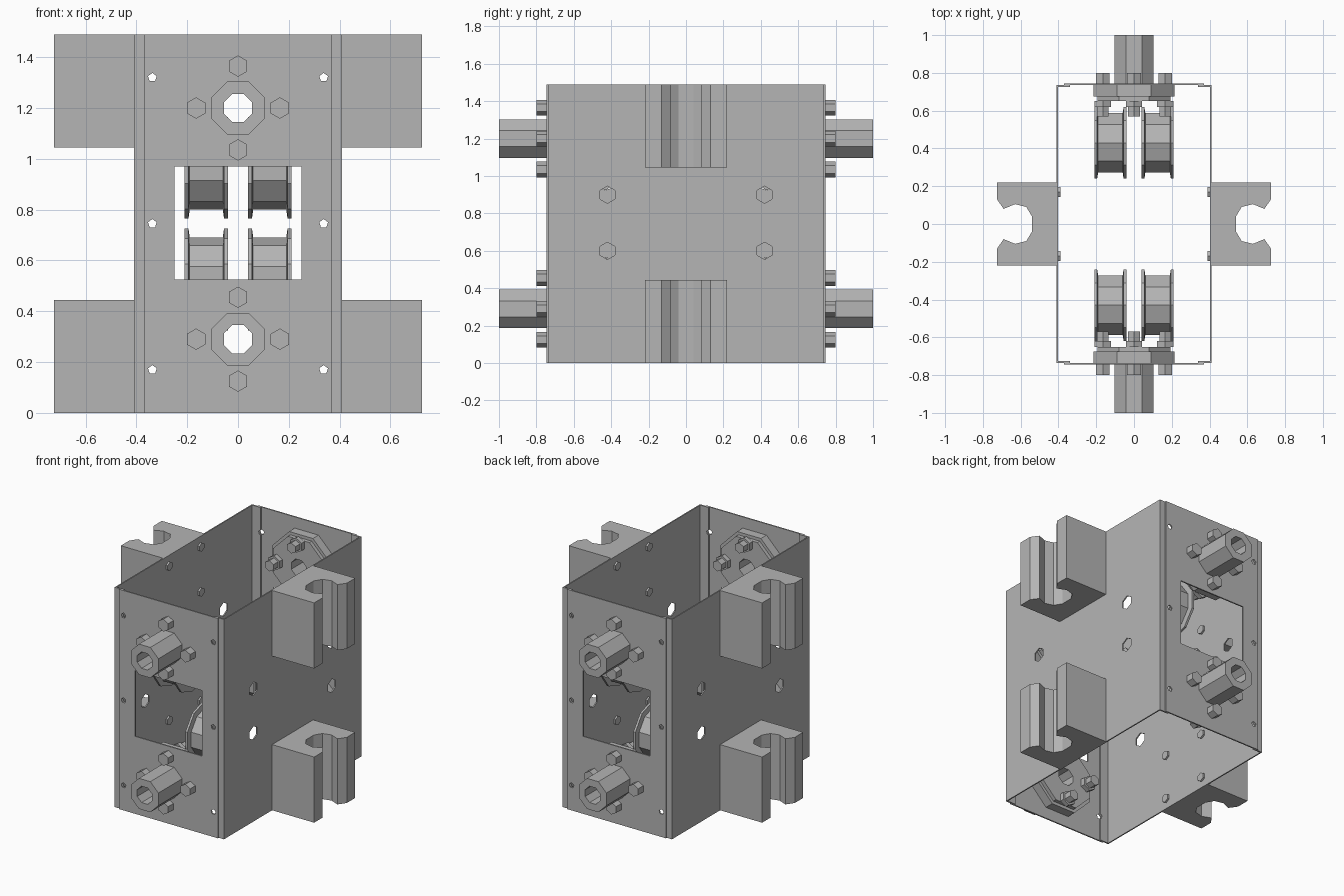
import bpy
import bmesh
import math
from mathutils import Matrix, Vector

cube = bpy.data.objects.get("Cube")
if cube:
    bpy.data.objects.remove(cube, do_unlink=True)

steel = bpy.data.materials.new("grey_steel")
steel.use_nodes = True
GREY = (0.46, 0.46, 0.46, 1)
steel.diffuse_color = GREY
steel.node_tree.nodes["Principled BSDF"].inputs["Base Color"].default_value = GREY

HEIGHT = 1.49
MID = HEIGHT / 2
HALF_Y = 0.745
SPINDLE_Z = (0.29, 1.2)


def finish(bm, name):
    bmesh.ops.recalc_face_normals(bm, faces=bm.faces[:])
    mesh = bpy.data.meshes.new(name)
    bm.to_mesh(mesh)
    bm.free()
    mesh.materials.append(steel)
    obj = bpy.data.objects.new(name, mesh)
    bpy.context.collection.objects.link(obj)
    return obj


def add_box(bm, lo, hi):
    lo, hi = Vector(lo), Vector(hi)
    matrix = Matrix.Translation((lo + hi) / 2) @ Matrix.Diagonal((hi - lo).to_4d())
    bmesh.ops.create_cube(bm, size=1, matrix=matrix)


def axis_matrix(centre, axis):
    return Matrix.Translation(centre) @ Vector(axis).to_track_quat("Z", "Y").to_matrix().to_4x4()


def add_rod(bm, centre, axis, radius, depth, sides=6):
    bmesh.ops.create_cone(bm, cap_ends=True, segments=sides, radius1=radius, radius2=radius,
                          depth=depth, matrix=axis_matrix(centre, axis))


def add_lathe(bm, profile, centre, axis, sides):
    """Revolve a closed loop of (radius, height) points round an axis."""
    matrix = axis_matrix(centre, axis)
    rings = []
    for i in range(sides):
        a = math.tau * (i + 0.5) / sides
        rings.append([bm.verts.new(matrix @ Vector((r * math.cos(a), r * math.sin(a), h)))
                      for r, h in profile])
    n = len(profile)
    for i in range(sides):
        a, b = rings[i], rings[(i + 1) % sides]
        for j in range(n):
            k = (j + 1) % n
            bm.faces.new((a[j], b[j], b[k], a[k]))


def prism(name, outline, z0, z1):
    bm = bmesh.new()
    base = bm.faces.new([bm.verts.new((x, y, z0)) for x, y in outline])
    top = bmesh.ops.extrude_face_region(bm, geom=[base])["geom"]
    bmesh.ops.translate(bm, verts=[v for v in top if isinstance(v, bmesh.types.BMVert)],
                        vec=(0, 0, z1 - z0))
    return finish(bm, name)


def cut(obj, bm):
    cutter = finish(bm, "hole_cutter")
    cutter.hide_render = True
    mod = obj.modifiers.new("holes", "BOOLEAN")
    mod.operation = "DIFFERENCE"
    mod.solver = "EXACT"
    mod.object = cutter
    bpy.context.view_layer.objects.active = obj
    bpy.ops.object.modifier_apply(modifier=mod.name)
    bpy.data.objects.remove(cutter, do_unlink=True)


def rivet_holes(bm, xs, y):
    for x in xs:
        for z in (0.17, MID, 1.32):
            add_rod(bm, (x, y, z), (0, 1, 0), 0.018, 0.1, 5)


# Side channels with folded lips, and slotted clips
for side, s in (("left", 1), ("right", -1)):
    half = [(0.34, 0.736), (0.41, 0.736), (0.41, 0), (0.402, 0), (0.402, 0.726), (0.34, 0.726)]
    outline = [(0.34, 0.736), (0.41, 0.736), (0.41, -0.736), (0.34, -0.736),
               (0.34, -0.726), (0.402, -0.726), (0.402, 0.726), (0.34, 0.726)]
    wall = prism(side + "_wall", [(s * x, y) for x, y in outline], 0, HEIGHT)
    holes = bmesh.new()
    for y in (-0.42, 0.42):
        for z in (0.6, 0.9):
            add_rod(holes, (s * 0.41, y, z), (1, 0, 0), 0.046, 0.1, 6)
    for y in (-0.73, 0.73):
        rivet_holes(holes, [s * 0.337], y)
    cut(wall, holes)

    jaw = [(0.725, 0.13), (0.69, 0.08), (0.63, 0.105), (0.57, 0.09), (0.54, 0.04)]
    upper = [(0.41, 0.22), (0.725, 0.22)] + jaw
    clip = upper + [(x, -y) for x, y in reversed(upper)]
    for level, z0 in (("lower", 0), ("upper", 1.045)):
        prism(f"{side}_{level}_clip", [(s * x, y) for x, y in clip], z0, z0 + 0.445)
        bolts = bmesh.new()
        for y in (-0.17, 0.17):
            for z in (z0 + 0.07, z0 + 0.375):
                add_rod(bolts, (s * 0.4, y, z), (1, 0, 0), 0.03, 0.02)
        finish(bolts, f"{side}_{level}_clip_bolts")

# End assemblies: plate, spindles, bolts and rollers
for end, s in (("front", -1), ("back", 1)):
    bm = bmesh.new()
    ys = sorted((s * 0.736, s * HALF_Y))
    add_box(bm, (-0.37, ys[0], 0), (0.37, ys[1], HEIGHT))
    plate = finish(bm, end + "_plate")
    holes = bmesh.new()
    add_box(holes, (-0.25, s * 0.74 - 0.1, 0.525), (0.25, s * 0.74 + 0.1, 0.97))
    for z in SPINDLE_Z:
        add_rod(holes, (0, s * 0.74, z), (0, 1, 0), 0.08, 0.1, 8)
    rivet_holes(holes, (-0.337, 0.337), s * 0.74)
    cut(plate, holes)

    for level, z in zip(("lower", "upper"), SPINDLE_Z):
        # Flanged hollow spindle, pointing outwards
        bm = bmesh.new()
        profile = [(0.06, 0.65), (0.21, 0.65), (0.21, 0.675), (0.232, 0.675),
                   (0.232, 0.735), (0.112, 0.735), (0.112, 1.0), (0.06, 1.0)]
        add_lathe(bm, profile, (0, 0, z), (0, s, 0), 8)
        finish(bm, f"{end}_{level}_spindle")

        bm = bmesh.new()
        for i in range(4):
            a = i * math.pi / 2
            x, dz = 0.165 * math.cos(a), 0.165 * math.sin(a)
            add_rod(bm, (x, s * 0.77, z + dz), (0, 1, 0), 0.042, 0.06)
            add_rod(bm, (x, s * 0.635, z + dz), (0, 1, 0), 0.05, 0.03)
            add_rod(bm, (x, s * 0.6, z + dz), (0, 1, 0), 0.036, 0.06)
        finish(bm, f"{end}_{level}_bolts")

    # Staggered rollers with thin rims, one high and one low
    for level, x, z in (("high", s * 0.125, 0.965), ("low", -s * 0.125, 0.525)):
        bm = bmesh.new()
        profile = [(0.04, -0.085), (0.2, -0.085), (0.2, -0.07), (0.165, -0.065),
                   (0.165, 0.065), (0.2, 0.07), (0.2, 0.085), (0.04, 0.085)]
        add_lathe(bm, profile, (x, s * 0.43, z), (1, 0, 0), 10)
        finish(bm, f"{end}_{level}_roller")
        bm = bmesh.new()
        add_rod(bm, (x, s * 0.43, z), (1, 0, 0), 0.04, 0.16)
        finish(bm, f"{end}_{level}_roller_axle")
